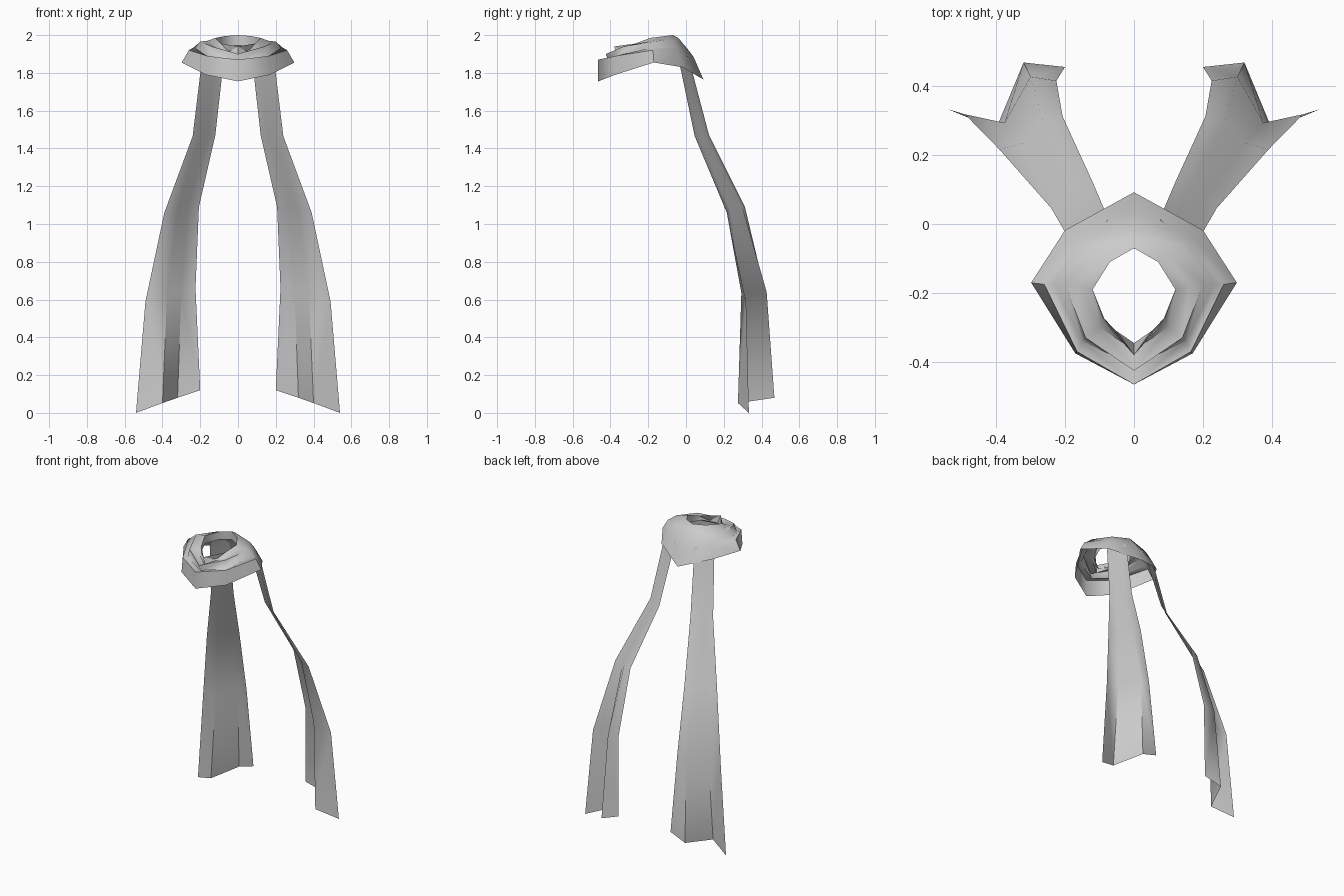
import bpy, bmesh, math


def lofted_half(name, rows, angle):
    """Skin a grid of rows into a sheet, then mirror it across x = 0."""
    bm = bmesh.new()
    grid = [[bm.verts.new(p) for p in row] for row in rows]
    for low, high in zip(grid, grid[1:]):
        for i in range(len(low) - 1):
            bm.faces.new((low[i], low[i + 1], high[i + 1], high[i]))
    other = bmesh.ops.duplicate(bm, geom=bm.verts[:] + bm.edges[:] + bm.faces[:])["geom"]
    for v in other:
        if isinstance(v, bmesh.types.BMVert):
            v.co.x = -v.co.x
    bmesh.ops.reverse_faces(bm, faces=[f for f in other if isinstance(f, bmesh.types.BMFace)])
    bmesh.ops.remove_doubles(bm, verts=bm.verts[:], dist=0.0005)
    bmesh.ops.recalc_face_normals(bm, faces=bm.faces[:])
    mesh = bpy.data.meshes.new(name)
    bm.to_mesh(mesh)
    bm.free()
    ob = bpy.data.objects.new(name, mesh)
    bpy.context.collection.objects.link(ob)
    bpy.ops.object.select_all(action='DESELECT')
    bpy.context.view_layer.objects.active = ob
    ob.select_set(True)
    bpy.ops.object.shade_smooth_by_angle(angle=math.radians(angle))
    return ob


# Neck wrap: stacked fold lines, each from front centre round the side to back centre
wrap = [
    [(0, -.465, 1.755), (.17, -.375, 1.79), (.298, -.17, 1.855), (.20, -.018, 1.83), (0, .092, 1.765)],
    [(0, -.465, 1.87), (.165, -.37, 1.89), (.26, -.175, 1.92), (.17, -.04, 1.90), (0, .04, 1.885)],
    [(0, -.41, 1.86), (.15, -.34, 1.885), (.235, -.175, 1.935), (.15, -.05, 1.935), (0, .01, 1.925)],
    [(0, -.425, 1.90), (.14, -.33, 1.94), (.20, -.175, 1.965), (.13, -.06, 1.96), (0, -.02, 1.96)],
    [(0, -.365, 1.88), (.10, -.30, 1.93), (.16, -.18, 1.97), (.09, -.08, 1.98), (0, -.04, 1.985)],
    [(0, -.38, 1.94), (.09, -.27, 1.955), (.12, -.19, 1.985), (.07, -.11, 1.995), (0, -.07, 2.0)],
    [(0, -.345, 1.90), (.08, -.29, 1.92), (.12, -.19, 1.93), (.07, -.108, 1.94), (0, -.07, 1.945)],
]
lofted_half("scarf_neck_wrap", wrap, 60)

# Hanging tails: four points across, the pleat deepening towards the hem
tail = [
    [(.20, .455, .12), (.32, .468, .08), (.40, .275, .052), (.54, .333, 0)],
    [(.225, .415, .66), (.30, .427, .64), (.375, .293, .635), (.49, .318, .59)],
    [(.207, .312, 1.09), (.265, .30, 1.085), (.32, .235, 1.07), (.39, .216, 1.06)],
    [(.12, .122, 1.47), (.158, .105, 1.468), (.20, .07, 1.466), (.24, .046, 1.465)],
    [(.083, .035, 1.80), (.12, .015, 1.81), (.16, -.01, 1.815), (.197, -.028, 1.82)],
    [(.075, .01, 1.89), (.105, -.01, 1.89), (.14, -.03, 1.89), (.17, -.05, 1.89)],
]
lofted_half("scarf_tails", tail, 60)
